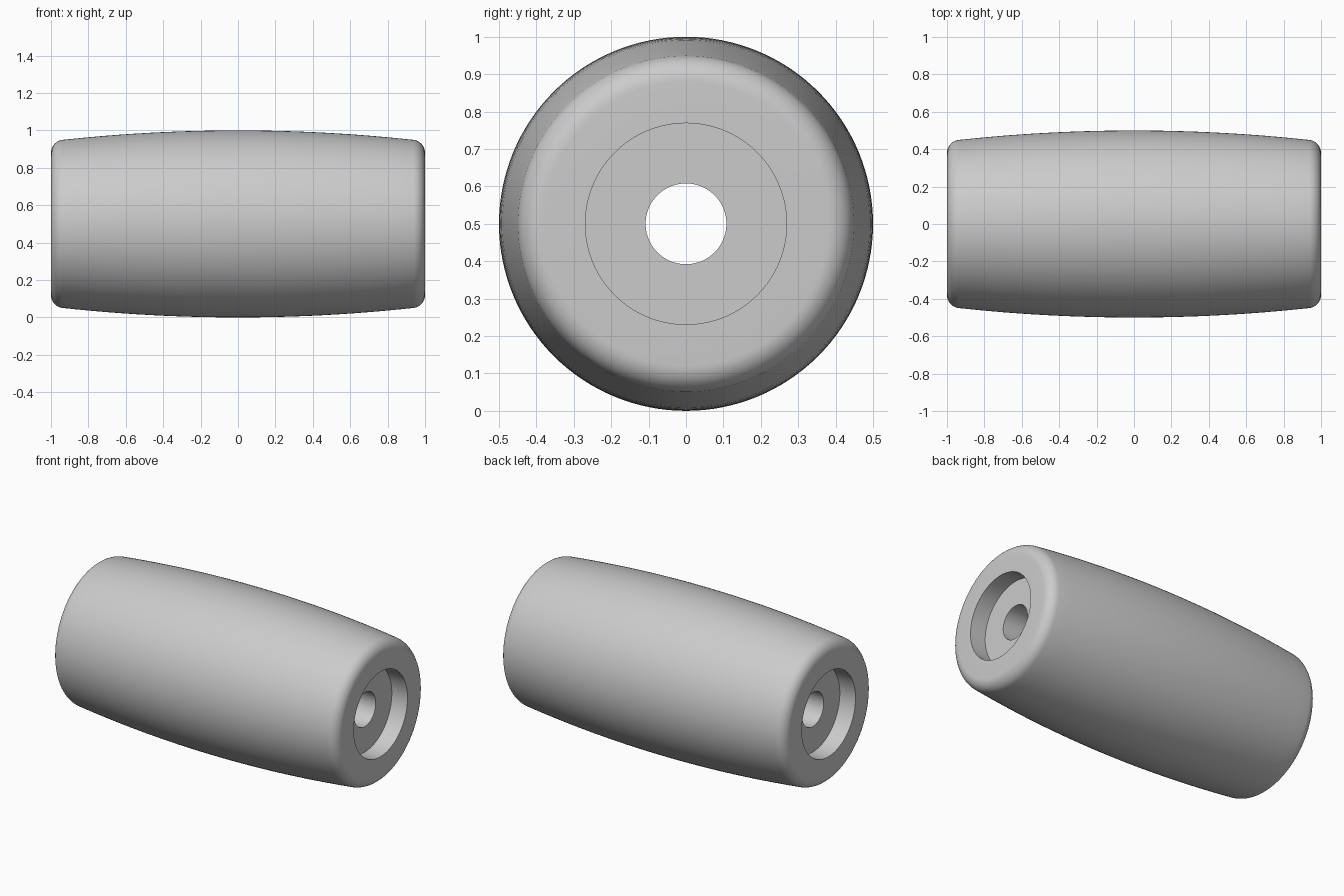
import bpy
import bmesh
from math import sin, cos, asin, pi, sqrt
from mathutils import Vector

cube = bpy.data.objects.get("Cube")
if cube:
    bpy.data.objects.remove(cube, do_unlink=True)

HALF, MID_R, BULGE = 1.0, 0.5, 8.7       # half length, middle radius, arc radius
FILLET, FACE_R = 0.07, 0.38              # rim rounding, flat end radius
RECESS_R, RECESS_DEPTH, BORE_R = 0.269, 0.11, 0.108
SEGMENTS = 128

# Half profile (x along the axis, radius): bore, counterbore, end face
floor_x = HALF - RECESS_DEPTH
half = [(floor_x, BORE_R), (floor_x, RECESS_R), (HALF, RECESS_R)]

# Rounded rim, running tangent into the bulged side
tilt = asin((HALF - FILLET) / (BULGE - FILLET))
rim_r = MID_R - BULGE + sqrt((BULGE - FILLET) ** 2 - (HALF - FILLET) ** 2)
for i in range(11):
    a = (pi / 2 - tilt) * i / 10
    half.append((HALF - FILLET + FILLET * cos(a), rim_r + FILLET * sin(a)))

# Bulged side up to the middle
for i in range(1, 13):
    a = tilt * (1 - i / 12)
    half.append((BULGE * sin(a), MID_R - BULGE + BULGE * cos(a)))

# Mirror the profile and spin it around the x axis
profile = half + [(-x, r) for x, r in reversed(half[:-1])]
bm = bmesh.new()
verts = [bm.verts.new((x, 0, r)) for x, r in profile]
edges = [bm.edges.new((v, verts[(i + 1) % len(verts)])) for i, v in enumerate(verts)]
bmesh.ops.spin(bm, geom=verts + edges, cent=Vector(), axis=Vector((1, 0, 0)),
               angle=2 * pi, steps=SEGMENTS, use_merge=True)
bmesh.ops.remove_doubles(bm, verts=bm.verts, dist=0.0001)
bmesh.ops.recalc_face_normals(bm, faces=bm.faces)
mesh = bpy.data.meshes.new("barrel_roller")
bm.to_mesh(mesh)
bm.free()

roller = bpy.data.objects.new("barrel_roller", mesh)
roller.location.z = MID_R
bpy.context.collection.objects.link(roller)

# Plain grey material
grey = bpy.data.materials.new("light_grey")
grey.use_nodes = True
color = (0.6, 0.6, 0.6, 1)
grey.diffuse_color = color
grey.node_tree.nodes["Principled BSDF"].inputs["Base Color"].default_value = color
mesh.materials.append(grey)

# Smooth sides with crisp recess edges
bpy.ops.object.select_all(action='DESELECT')
roller.select_set(True)
bpy.context.view_layer.objects.active = roller
bpy.ops.object.shade_smooth_by_angle(angle=pi / 6)
